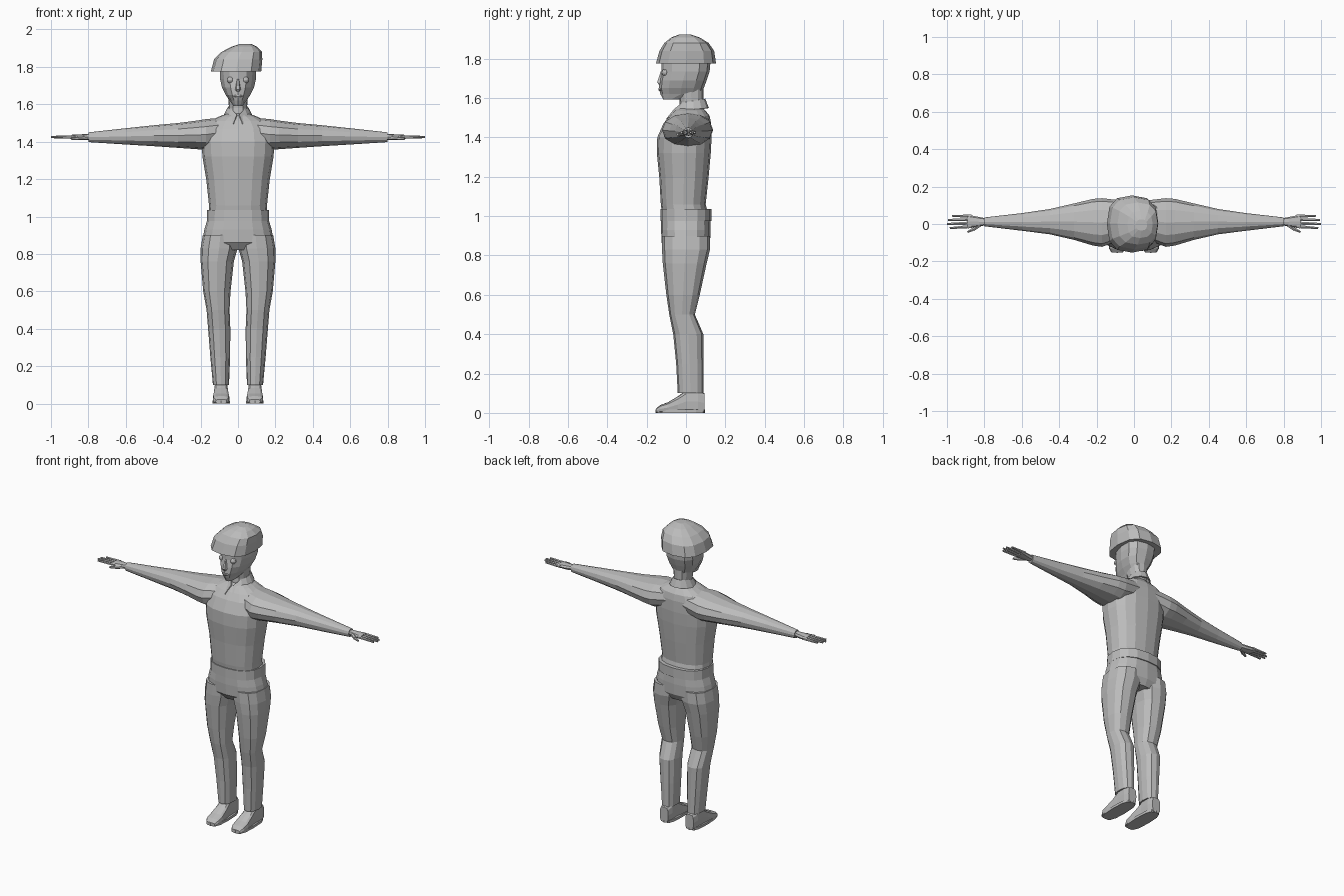
import bpy, bmesh
from math import sin, cos, pi, radians
from mathutils import Vector, Matrix

cube = bpy.data.objects.get("Cube")
if cube:
    bpy.data.objects.remove(cube, do_unlink=True)

grey = bpy.data.materials.new("plain grey")
grey.use_nodes = True
grey.diffuse_color = (0.5, 0.5, 0.5, 1)
grey.node_tree.nodes["Principled BSDF"].inputs["Base Color"].default_value = (0.5, 0.5, 0.5, 1)


def finish(name, bm, mirror=False):
    """Turn a bmesh into a flat-shaded object, optionally mirrored across x."""
    bmesh.ops.recalc_face_normals(bm, faces=bm.faces)
    mesh = bpy.data.meshes.new(name)
    bm.to_mesh(mesh)
    bm.free()
    mesh.materials.append(grey)
    obj = bpy.data.objects.new(name, mesh)
    bpy.context.collection.objects.link(obj)
    if mirror:
        mod = obj.modifiers.new("mirror", "MIRROR")
        mod.use_mirror_merge = False
    return obj


def spow(v, power):
    return (1 if v >= 0 else -1) * abs(v) ** (2 / power)


def loft(name, rings, axis="z", sides=12, power=2.4, taper=0, mirror=False):
    """Skin rings (t, a0, a1, b0, b1) along an axis; (t, half, b0, b1) is centred."""
    bm = bmesh.new()
    loops = []
    for ring in rings:
        if len(ring) == 4:
            t, half, b0, b1 = ring
            a0, a1 = -half, half
        else:
            t, a0, a1, b0, b1 = ring
        loop = []
        for i in range(sides):
            ang = 2 * pi * i / sides
            u, v = spow(cos(ang), power), spow(sin(ang), power)
            a = (a0 + a1) / 2 + (a1 - a0) / 2 * u * (1 + taper * v)
            b = (b0 + b1) / 2 + (b1 - b0) / 2 * v
            co = {"z": (a, b, t), "x": (t, a, b), "y": (a, t, b)}[axis]
            loop.append(bm.verts.new(co))
        loops.append(loop)
    for low, high in zip(loops, loops[1:]):
        for i in range(sides):
            j = (i + 1) % sides
            bm.faces.new((low[i], low[j], high[j], high[i]))
    bm.faces.new(loops[0])
    bm.faces.new(loops[-1])
    return finish(name, bm, mirror)


def rod(bm, start, end, r0, r1):
    """Add a tapered six-sided rod between two points."""
    start, end = Vector(start), Vector(end)
    way = end - start
    place = Matrix.Translation((start + end) / 2) @ way.to_track_quat("Z", "Y").to_matrix().to_4x4()
    bmesh.ops.create_cone(bm, cap_ends=True, segments=6, radius1=r0, radius2=r1,
                          depth=way.length, matrix=place)


# Shirt body, belt and hips
loft("shirt", [
    (1.0, .158, -.12, .115), (1.06, .155, -.128, .1), (1.2, .17, -.136, .115),
    (1.32, .19, -.148, .126), (1.4, .195, -.146, .13), (1.47, .185, -.115, .128),
    (1.51, .15, -.085, .12), (1.535, .1, -.062, .1), (1.55, .06, -.04, .085)], sides=16)
loft("belt", [(.975, .167, -.13, .13), (1.035, .165, -.13, .13)], sides=16)
loft("hips", [
    (.82, .13, -.09, .1), (.86, .192, -.123, .122), (.93, .18, -.127, .125),
    (.99, .162, -.126, .123)], sides=16)

# Trouser legs and shoes
loft("trouser_legs", [
    (.1, .048, .134, -.042, .088), (.25, .042, .148, -.05, .088),
    (.4, .041, .16, -.065, .088), (.5, .045, .168, -.085, .045),
    (.6, .04, .186, -.1, .07), (.76, .022, .2, -.118, .105),
    (.83, .002, .2, -.122, .122), (.9, 0, .188, -.122, .122)], mirror=True)
loft("shoes", [
    (-.153, .06, .12, 0, .022), (-.13, .047, .134, 0, .04), (-.09, .045, .135, 0, .055),
    (-.04, .05, .13, 0, .085), (0, .054, .128, 0, .115), (.06, .053, .128, 0, .115),
    (.095, .062, .12, 0, .1)], axis="y", power=3.5, mirror=True)
loft("soles", [(0, .044, .136, -.155, .097), (.016, .044, .136, -.155, .097)],
     power=3, mirror=True)

# Sleeves and hands
loft("sleeves", [
    (.06, -.08, .125, 1.38, 1.53), (.17, -.122, .138, 1.355, 1.521),
    (.22, -.115, .134, 1.36, 1.513), (.32, -.085, .11, 1.367, 1.5),
    (.45, -.055, .08, 1.376, 1.488), (.6, -.036, .058, 1.385, 1.472),
    (.8, -.012, .035, 1.398, 1.45)], axis="x", power=2.1, mirror=True)
loft("palms", [
    (.79, -.006, .03, 1.41, 1.442), (.83, -.014, .038, 1.408, 1.44),
    (.89, -.024, .05, 1.413, 1.437)], axis="x", sides=8, mirror=True)
bm = bmesh.new()
for i, tip in enumerate((.985, 1, .995, .972)):
    rod(bm, (.87, -.013 + .018 * i, 1.425), (tip, -.022 + .022 * i, 1.425), .01, .006)
rod(bm, (.825, -.004, 1.422), (.86, -.03, 1.418), .013, .01)
rod(bm, (.855, -.026, 1.418), (.89, -.043, 1.416), .01, .006)
finish("fingers", bm, mirror=True)

# Neck and head
loft("neck", [(1.5, .055, -.04, .09), (1.58, .048, -.033, .088), (1.66, .055, -.04, .09)])
loft("head", [
    (1.592, .024, -.115, -.04), (1.62, .045, -.13, .08), (1.65, .066, -.138, .09),
    (1.69, .086, -.134, .105), (1.735, .096, -.125, .12), (1.79, .098, -.125, .125),
    (1.86, .08, -.09, .1)], taper=.2)
loft("nose", [
    (1.668, .011, -.14, -.11), (1.68, .015, -.149, -.11), (1.735, .006, -.13, -.11)], sides=6)
loft("mouth", [(1.636, .016, -.138, -.12), (1.643, .024, -.142, -.12),
               (1.65, .016, -.141, -.12)], sides=6)
bm = bmesh.new()
bmesh.ops.create_uvsphere(bm, u_segments=10, v_segments=6, radius=.018,
                          matrix=Matrix.Translation((.041, -.106, 1.73)))
finish("eyes", bm, mirror=True)

# Turned-down collar, open at the front with two pointed flaps
bm = bmesh.new()
rows = []
steps = 12
for i in range(steps + 1):
    ang = radians(-75 + 330 * i / steps)
    c, s = cos(ang), sin(ang)
    top = Vector((.054 * c, .03 + .068 * s, 1.585 + .012 * s))
    low = Vector((.077 * c, .028 + .088 * s, 1.542 + .008 * s))
    if i in (0, steps):
        low = Vector((.026 if i == 0 else -.026, -.1, 1.495))
        top = Vector((low.x * .25, -.06, 1.545))
    rows.append((bm.verts.new(top), bm.verts.new(low)))
for (t0, l0), (t1, l1) in zip(rows, rows[1:]):
    bm.faces.new((t0, l0, l1, t1))
collar = finish("collar", bm)
thick = collar.modifiers.new("thickness", "SOLIDIFY")
thick.thickness = .007

# Soft cap leaning to one side
loft("cap", [
    (1.775, -.145, .124, -.153, .153), (1.84, -.128, .13, -.135, .143),
    (1.88, -.088, .128, -.11, .115), (1.908, -.035, .1, -.075, .07),
    (1.923, .01, .07, -.035, .025)], sides=12, power=2.7)
